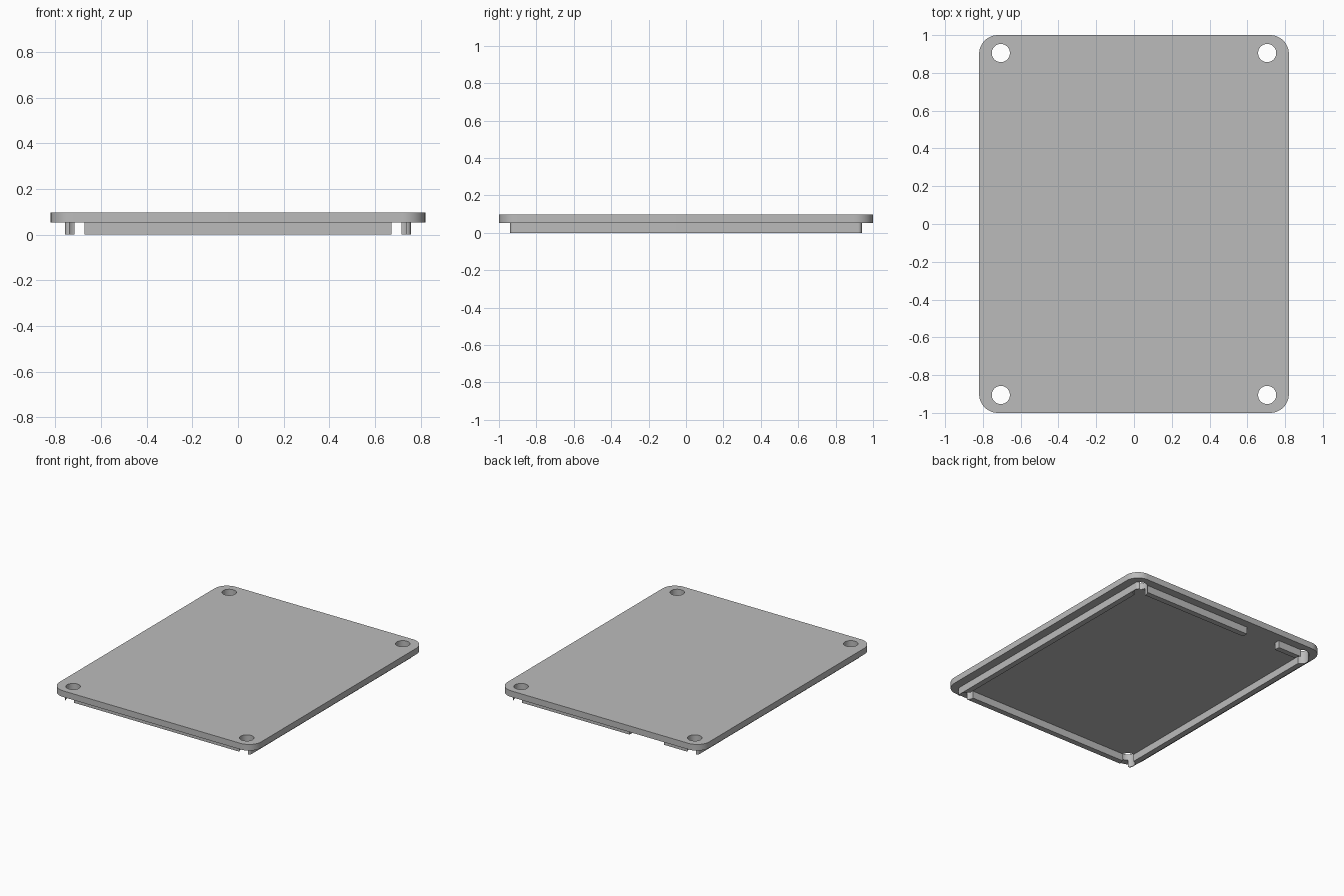
import bpy, bmesh, math

if "Cube" in bpy.data.objects:
    bpy.data.objects.remove(bpy.data.objects["Cube"], do_unlink=True)

grey = bpy.data.materials.new("light_grey")
grey.use_nodes = True
colour = (0.5, 0.5, 0.5, 1)
grey.diffuse_color = colour
grey.node_tree.nodes["Principled BSDF"].inputs["Base Color"].default_value = colour

HALF_X, HALF_Y = 0.82, 1.0
TOP, SEAM = 0.098, 0.053
RIM_X, RIM_Y, WALL = 0.757, 0.94, 0.041
HOLE_X, HOLE_Y, HOLE_R = 0.705, 0.905, 0.048


def rounded_rect(hx, hy, r, steps=12):
    """Outline of a rectangle with rounded corners, counter-clockwise."""
    points = []
    for i, (sx, sy) in enumerate([(1, 1), (-1, 1), (-1, -1), (1, -1)]):
        for k in range(steps + 1):
            a = math.pi / 2 * (i + k / steps)
            points.append((sx * (hx - r) + r * math.cos(a),
                           sy * (hy - r) + r * math.sin(a)))
    return points


def circle(x, y, r, sides=48):
    return [(x + r * math.cos(2 * math.pi * k / sides),
             y + r * math.sin(2 * math.pi * k / sides)) for k in range(sides)]


def box(x0, x1, y0, y1):
    return [(x0, y0), (x1, y0), (x1, y1), (x0, y1)]


def prism(name, outlines, z0, z1):
    """Extrude one or more closed outlines from z0 to z1."""
    bm = bmesh.new()
    for outline in outlines:
        low = [bm.verts.new((x, y, z0)) for x, y in outline]
        high = [bm.verts.new((x, y, z1)) for x, y in outline]
        bm.faces.new(low[::-1])
        bm.faces.new(high)
        for i in range(len(low)):
            j = (i + 1) % len(low)
            bm.faces.new((low[i], low[j], high[j], high[i]))
    mesh = bpy.data.meshes.new(name)
    bm.to_mesh(mesh)
    bm.free()
    mesh.materials.append(grey)
    obj = bpy.data.objects.new(name, mesh)
    bpy.context.collection.objects.link(obj)
    return obj


def select_only(obj):
    bpy.ops.object.select_all(action='DESELECT')
    obj.select_set(True)
    bpy.context.view_layer.objects.active = obj


def cut(obj, outlines):
    """Cut vertical openings of the given outlines right through a part."""
    cutter = prism("cutter", outlines, -0.2, 0.3)
    cutter.hide_render = True
    mod = obj.modifiers.new("cut", 'BOOLEAN')
    mod.operation = 'DIFFERENCE'
    mod.solver = 'EXACT'
    mod.object = cutter
    select_only(obj)
    bpy.ops.object.modifier_apply(modifier=mod.name)
    bpy.data.objects.remove(cutter, do_unlink=True)


screw_holes = [circle(sx * HOLE_X, sy * HOLE_Y, HOLE_R)
               for sx in (-1, 1) for sy in (-1, 1)]

# Cover plate with four screw holes
plate = prism("cover_plate", [rounded_rect(HALF_X, HALF_Y, 0.1)], SEAM, TOP)
cut(plate, screw_holes)

# Locating rim below, interrupted by the holes and a slot in the back wall
rim = prism("locating_rim", [rounded_rect(RIM_X, RIM_Y, 0.02)], 0, SEAM)
inner_x, inner_y = RIM_X - WALL, RIM_Y - WALL
cut(rim, [box(-inner_x, inner_x, -inner_y, inner_y)])
cut(rim, [box(-0.48, -0.2, inner_y - 0.05, RIM_Y + 0.05)])
cut(rim, screw_holes)

for part in (plate, rim):
    select_only(part)
    bpy.ops.object.shade_smooth_by_angle(angle=math.radians(30))
